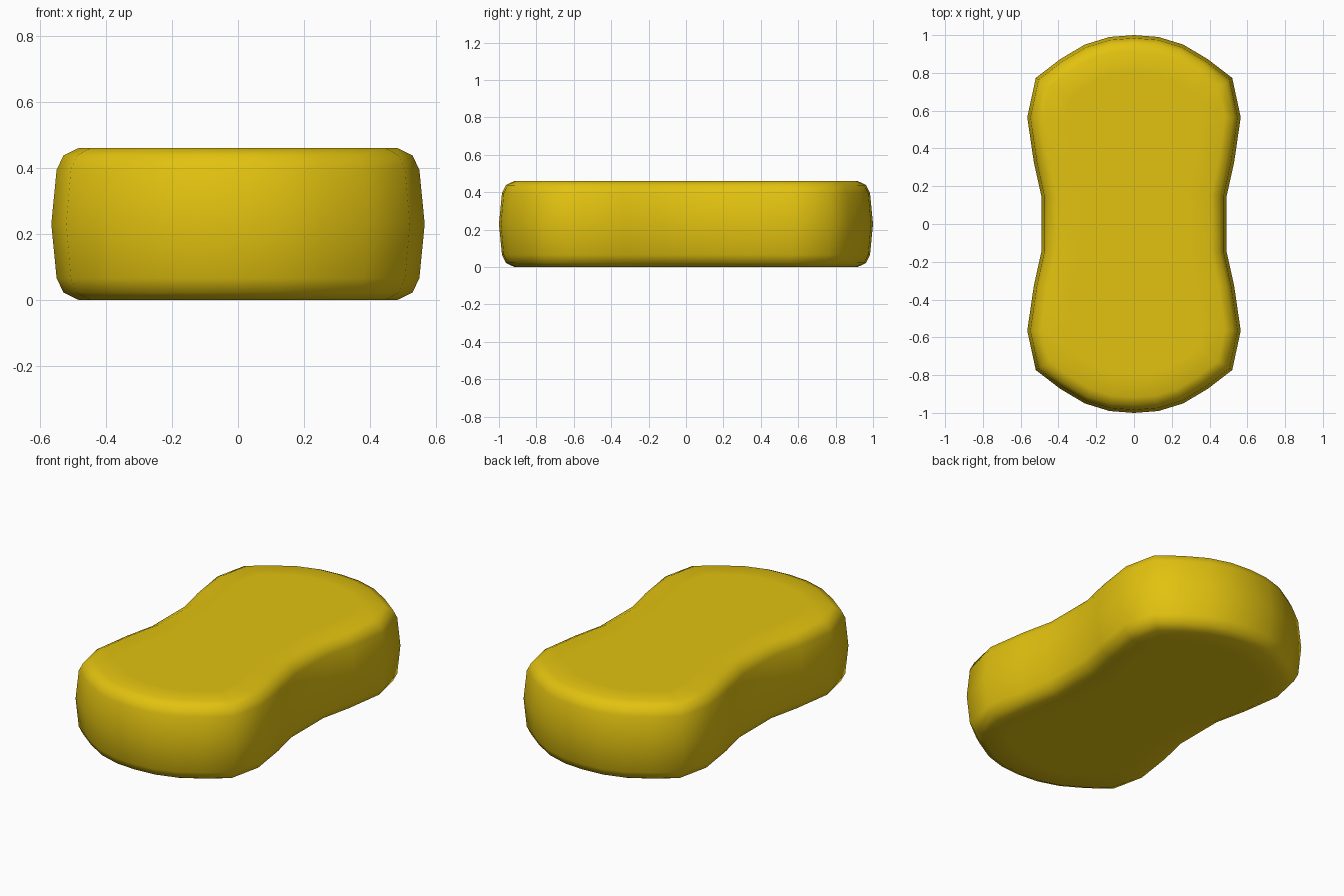
import bpy, bmesh
from mathutils import Vector

if "Cube" in bpy.data.objects:
    bpy.data.objects.remove(bpy.data.objects["Cube"])

# Yellow sponge colour
mat = bpy.data.materials.new("sponge yellow")
mat.diffuse_color = (0.76, 0.54, 0.005, 1)
mat.use_nodes = True
mat.node_tree.nodes["Principled BSDF"].inputs["Base Color"].default_value = mat.diffuse_color

# One quarter of the waisted outline, mirrored into a full counter-clockwise loop
quarter = [(0.49, 0.145), (0.53, 0.325), (0.565, 0.565), (0.52, 0.773),
           (0.39, 0.873), (0.26, 0.95), (0.13, 0.99)]
right_back = [Vector(p) for p in quarter]
left_back = [Vector((-x, y)) for x, y in reversed(quarter)]
half = right_back + [Vector((0, 1.0))] + left_back
outline = half + [-p for p in half]


def inset_loop(d):
    """Outline moved inwards by d along its corner normals."""
    n, pts = len(outline), []
    for i, p in enumerate(outline):
        a = (p - outline[i - 1]).normalized()
        b = (outline[(i + 1) % n] - p).normalized()
        t = (a + b).normalized()
        pts.append(p - Vector((t.y, -t.x)) * (d / max(t.dot(a), 0.5)))
    return pts


# Side profile: (inset, height), rounded at the top and bottom rims
lower = [(0.20, 0.0), (0.082, 0.0), (0.037, 0.022), (0.016, 0.065)]
profile = lower + [(0.0, 0.23)] + [(d, 0.46 - z) for d, z in reversed(lower)]

bm = bmesh.new()
rings = [[bm.verts.new((p.x, p.y, z)) for p in inset_loop(d)] for d, z in profile]
n = len(outline)
for r0, r1 in zip(rings, rings[1:]):
    for i in range(n):
        j = (i + 1) % n
        bm.faces.new((r0[i], r0[j], r1[j], r1[i]))

# Flat top and bottom
bm.faces.new(rings[-1])
bm.faces.new(list(reversed(rings[0])))
bmesh.ops.recalc_face_normals(bm, faces=bm.faces[:])
for f in bm.faces:
    f.smooth = True

mesh = bpy.data.meshes.new("sponge")
bm.to_mesh(mesh)
bm.free()
mesh.materials.append(mat)
bpy.context.collection.objects.link(bpy.data.objects.new("sponge", mesh))
